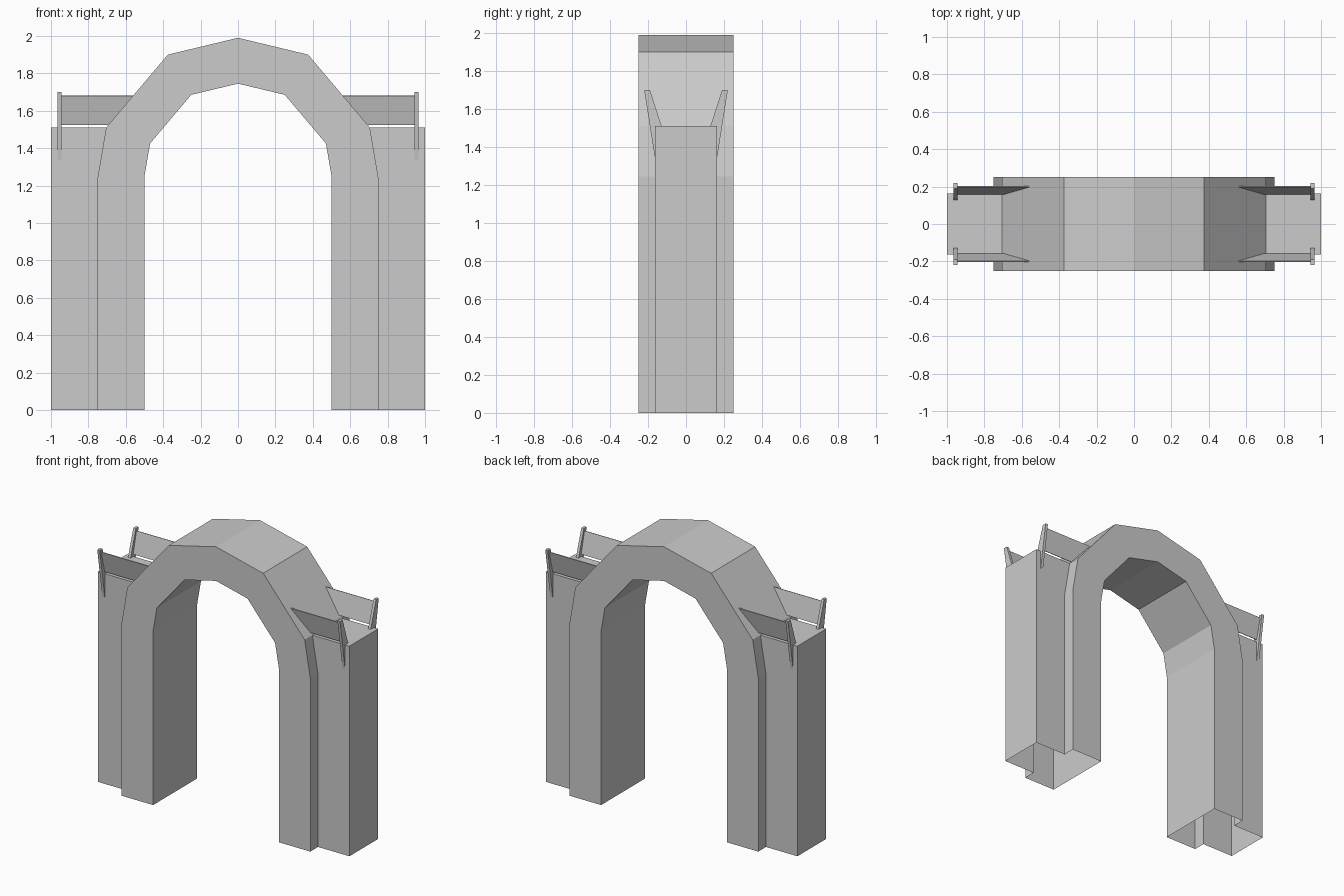
import bpy
import bmesh
from mathutils import Vector

cube = bpy.data.objects.get("Cube")
if cube:
    bpy.data.objects.remove(cube, do_unlink=True)

stone = bpy.data.materials.new("light grey stone")
stone.use_nodes = True
GREY = (0.6, 0.6, 0.6, 1)
stone.diffuse_color = GREY
stone.node_tree.nodes["Principled BSDF"].inputs["Base Color"].default_value = GREY


def finish(name, bm):
    """Turn a quarter part into an object mirrored left-right and front-back."""
    mesh = bpy.data.meshes.new(name)
    bm.to_mesh(mesh)
    bm.free()
    mesh.materials.append(stone)
    obj = bpy.data.objects.new(name, mesh)
    bpy.context.collection.objects.link(obj)
    mirror = obj.modifiers.new("mirror", "MIRROR")
    mirror.use_axis = (True, True, False)
    return obj


def face(bm, *points):
    bm.faces.new([bm.verts.new(p) for p in points])


def prism(name, outline, offset):
    """Closed solid: a flat outline swept along an offset."""
    bm = bmesh.new()
    base = bm.faces.new([bm.verts.new(p) for p in outline])
    out = bmesh.ops.extrude_face_region(bm, geom=[base], use_keep_orig=True)
    moved = [v for v in out["geom"] if isinstance(v, bmesh.types.BMVert)]
    bmesh.ops.translate(bm, verts=moved, vec=Vector(offset))
    bmesh.ops.recalc_face_normals(bm, faces=bm.faces)
    return finish(name, bm)


# Arch profile from foot to crown, as (x, z)
outer = [(0.75, 0), (0.75, 1.245), (0.705, 1.51), (0.375, 1.90), (0, 1.99)]
inner = [(0.5, 0), (0.5, 1.25), (0.47, 1.425), (0.25, 1.685), (0, 1.745)]
ARCH_Y, WALL_Y, WALL_X, WALL_Z = -0.25, -0.163, 1.0, 1.51

# Arch: front, soffit and outer surface; the foot is open
bm = bmesh.new()
for i in range(len(outer) - 1):
    (ax, az), (bx, bz) = outer[i], outer[i + 1]
    (cx, cz), (dx, dz) = inner[i], inner[i + 1]
    y = ARCH_Y
    face(bm, (cx, y, cz), (ax, y, az), (bx, y, bz), (dx, y, dz))
    face(bm, (dx, y, dz), (dx, 0, dz), (cx, 0, cz), (cx, y, cz))
    # Beside the wall only the projecting strip is covered
    end = WALL_Y if i < 2 else 0
    face(bm, (ax, y, az), (ax, end, az), (bx, end, bz), (bx, y, bz))

# Side walls: face, end and top, joined to the arch
side = [(x, WALL_Y, z) for x, z in outer[:3]]
face(bm, side[0], (WALL_X, WALL_Y, 0), (WALL_X, WALL_Y, WALL_Z), side[2], side[1])
face(bm, (WALL_X, WALL_Y, 0), (WALL_X, 0, 0), (WALL_X, 0, WALL_Z), (WALL_X, WALL_Y, WALL_Z))
face(bm, side[2], (WALL_X, WALL_Y, WALL_Z), (WALL_X, 0, WALL_Z), (side[2][0], 0, WALL_Z))
bmesh.ops.remove_doubles(bm, verts=bm.verts, dist=0.0005)
finish("arch_and_walls", bm)

# Leaning rails, running into the arch
prism("rails",
      [(0.95, -0.165, 1.525), (0.95, -0.203, 1.68), (0.55, -0.203, 1.68), (0.68, -0.165, 1.525)],
      (0, 0.006, 0.0015))

# Leaning end posts, sunk into the wall
prism("rail_posts",
      [(0.945, y, z) for y, z in ((-0.22, 1.70), (-0.19, 1.70), (-0.09, 1.39), (-0.16, 1.32))],
      (0.02, 0, 0))
